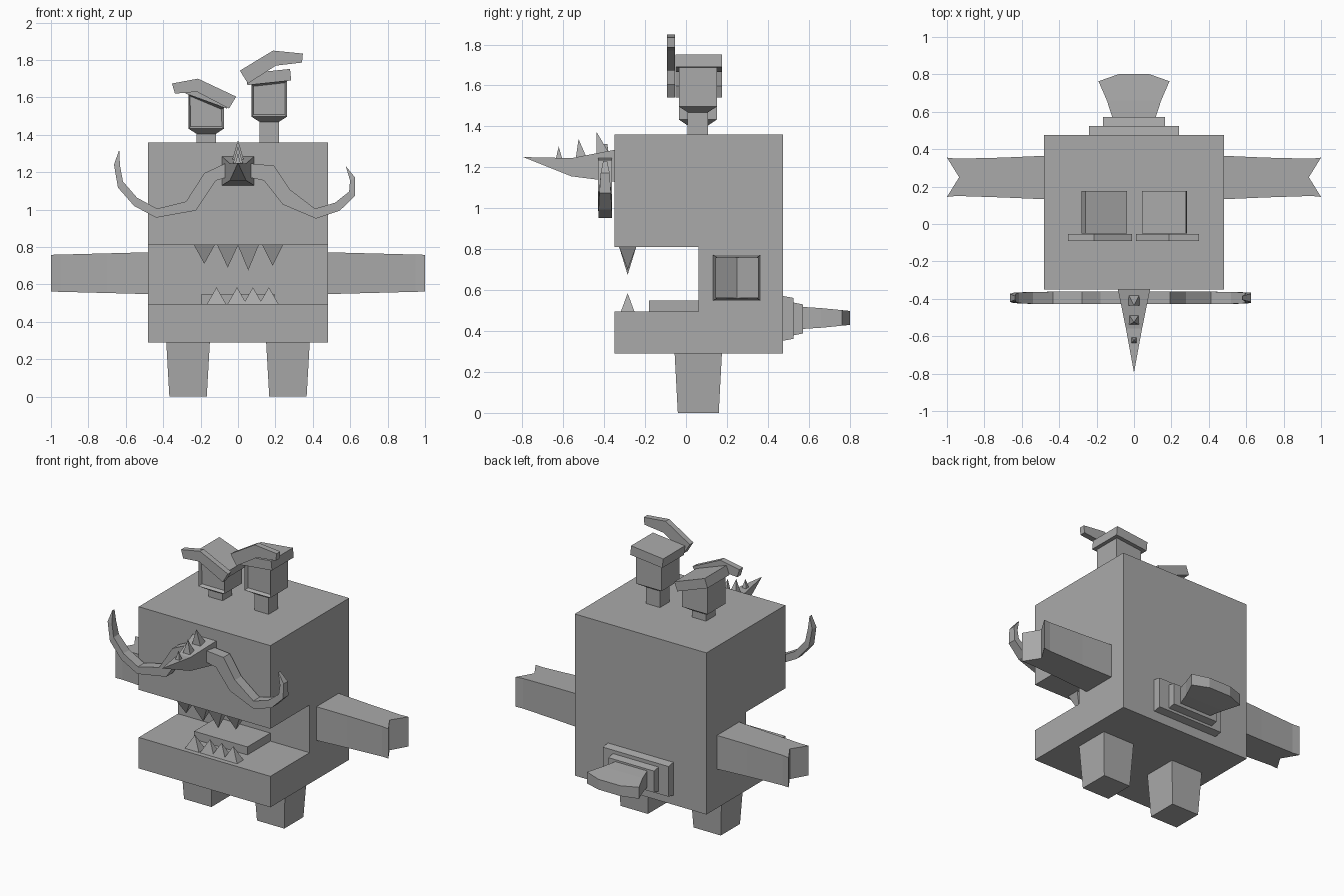
import bpy, bmesh, math
from mathutils import Vector, Matrix

if "Cube" in bpy.data.objects:
    bpy.data.objects.remove(bpy.data.objects["Cube"])

grey = bpy.data.materials.new("grey")
grey.diffuse_color = (0.4, 0.4, 0.4, 1)
grey.use_nodes = True
grey.node_tree.nodes["Principled BSDF"].inputs["Base Color"].default_value = grey.diffuse_color


def finish(name, bm):
    bmesh.ops.recalc_face_normals(bm, faces=bm.faces)
    mesh = bpy.data.meshes.new(name)
    bm.to_mesh(mesh)
    bm.free()
    mesh.materials.append(grey)
    obj = bpy.data.objects.new(name, mesh)
    bpy.context.collection.objects.link(obj)
    return obj


def loft_bm(rings):
    """Skin a list of equal-sized point rings and cap both ends."""
    bm = bmesh.new()
    loops = [[bm.verts.new(p) for p in ring] for ring in rings]
    for a, b in zip(loops, loops[1:]):
        for i in range(len(a)):
            j = (i + 1) % len(a)
            bm.faces.new((a[i], a[j], b[j], b[i]))
    bm.faces.new(loops[0])
    bm.faces.new(loops[-1][::-1])
    bmesh.ops.remove_doubles(bm, verts=bm.verts, dist=0.0005)
    bmesh.ops.recalc_face_normals(bm, faces=bm.faces)
    return bm


def loft(name, rings):
    return finish(name, loft_bm(rings))


def rect_z(cx, cy, hx, hy, z):
    return [(cx + sx * hx, cy + sy * hy, z) for sx, sy in ((-1, -1), (1, -1), (1, 1), (-1, 1))]


def rect_y(hx, z0, z1, y):
    return [(-hx, y, z0), (hx, y, z0), (hx, y, z1), (-hx, y, z1)]


def spike(name, x, y, hx, hy, z0, z1, tip_y=None):
    tip_y = y if tip_y is None else tip_y
    return loft(name, [rect_z(x, y, hx, hy, z0), rect_z(x, tip_y, 0.0001, 0.0001, z1)])


# Body with the open mouth cut through its side profile
side = [(-.35, .29), (.475, .29), (.475, 1.36), (-.35, 1.36),
        (-.35, .81), (.06, .81), (.06, .495), (-.35, .495)]
loft("body", [[(x, y, z) for y, z in side] for x in (-.482, .482)])

# Tongue
loft("tongue", [rect_z(0, -.06, .195, .12, z) for z in (.49, .548)])

# Legs and arms, one of each per side
arm_plan = [(.47, .132), (.7, .142), (.95, .15), (1, .145), (.935, .25),
            (1, .355), (.95, .349), (.7, .355), (.47, .365)]
for s, tag in ((-1, "left"), (1, "right")):
    loft(tag + "_leg", [rect_z(s * .267, .06, .1, .1, 0), rect_z(s * .267, .06, .117, .116, .3)])
    loft(tag + "_arm", [[(s * x, y, .66 + k * (.112 - .026 * (x - .47))) for x, y in arm_plan]
                        for k in (-1, 1)])

# Teeth
for x, z in ((-.18, .71), (-.055, .69), (.055, .675), (.185, .70)):
    spike("upper_tooth", x, -.285, .058, .043, .815, z)
for x in (-.115, -.005, .08, .165):
    spike("lower_tooth", x, -.285, .054, .035, .49, .585)

# Snout horn and the spikes along its ridge
loft("snout", [rect_y(.088, 1.128, 1.287, -.34), rect_y(.043, 1.156, 1.245, -.56),
               rect_y(.0001, 1.25, 1.2502, -.795)])
for y, h, z0, z1, ty in ((-.4, .036, 1.25, 1.372, -.437), (-.51, .03, 1.235, 1.338, -.525),
                         (-.62, .02, 1.225, 1.302, -.622)):
    spike("snout_spike", 0, y, h, h, z0, z1, ty)

# Moustache: lower and upper edge points from the snout out to the tip
left = [(-.07, 1.17, -.07, 1.246), (-.118, 1.155, -.18, 1.195), (-.225, .995, -.278, 1.043),
        (-.438, .957, -.433, 1.005), (-.556, 1.02, -.54, 1.064), (-.642, 1.118, -.615, 1.15),
        (-.663, 1.24, -.631, 1.235), (-.637, 1.315, -.635, 1.315)]
right = [(.07, 1.17, .07, 1.246), (.139, 1.155, .193, 1.235), (.24, 1.027, .278, 1.107),
         (.417, .952, .412, 1.005), (.545, .995, .519, 1.037), (.626, 1.075, .594, 1.096),
         (.626, 1.171, .599, 1.155), (.579, 1.23, .577, 1.23)]
depth = [.034, .034, .034, .033, .032, .028, .022, .01]
for tag, path in (("left", left), ("right", right)):
    loft(tag + "_moustache", [[(a, -.395 - d, b), (a, -.395 + d, b), (c, -.395 + d, e), (c, -.395 - d, e)]
                              for (a, b, c, e), d in zip(path, depth)])

# Eye stalks: neck, flared base, head with recessed front, tilted lid on top
for tag, cx, z0, zl, zr, tilt in (("left", -.17, 1.433, 1.62, 1.545, 20),
                                  ("right", .167, 1.497, 1.67, 1.69, -6)):
    loft(tag + "_neck", [rect_z(cx, .058, .052, .05, z) for z in (1.35, z0 - .02)])
    top = [(x, y, zl if x < cx else zr) for x, y, _ in rect_z(cx, .058, .095, .093, 0)]
    bm = loft_bm([rect_z(cx, .058, .052, .05, z0 - .028), rect_z(cx, .058, .095, .093, z0), top])
    front = [f for f in bm.faces if f.normal.y < -.95]
    bmesh.ops.inset_region(bm, faces=front, thickness=.016, depth=0)
    bmesh.ops.translate(bm, verts=list({v for f in front for v in f.verts}), vec=(0, .02, 0))
    finish(tag + "_eye", bm)
    lid = loft_bm([rect_z(0, 0, .118, .114, z) for z in (-.002, .06)])
    lid.transform(Matrix.Translation((cx, .063, (zl + zr) / 2)) @ Matrix.Rotation(math.radians(tilt), 4, 'Y'))
    finish(tag + "_eyelid", lid)

# Bent eyebrows
brows = {"left": [(-.353, 1.674), (-.214, 1.70), (-.01, 1.604), (-.048, 1.54), (-.22, 1.63), (-.337, 1.62)],
         "right": [(.01, 1.743), (.187, 1.85), (.347, 1.834), (.342, 1.786), (.203, 1.77), (.053, 1.674)]}
for tag, pts in brows.items():
    loft(tag + "_eyebrow", [[(x, y, z) for x, z in pts] for y in (-.092, -.054)])

# Tail: two stepped plates and a fan
loft("tail_base", [rect_y(.24, .352, .572, .47), rect_y(.24, .362, .562, .525)])
loft("tail_step", [rect_y(.167, .378, .54, .52), rect_y(.167, .388, .53, .572)])
loft("tail_fan", [rect_y(hx, z0, z1, y) for hx, z0, z1, y in
                  ((.114, .41, .518, .565), (.145, .416, .512, .66), (.19, .426, .502, .763), (.08, .43, .498, .802))])
